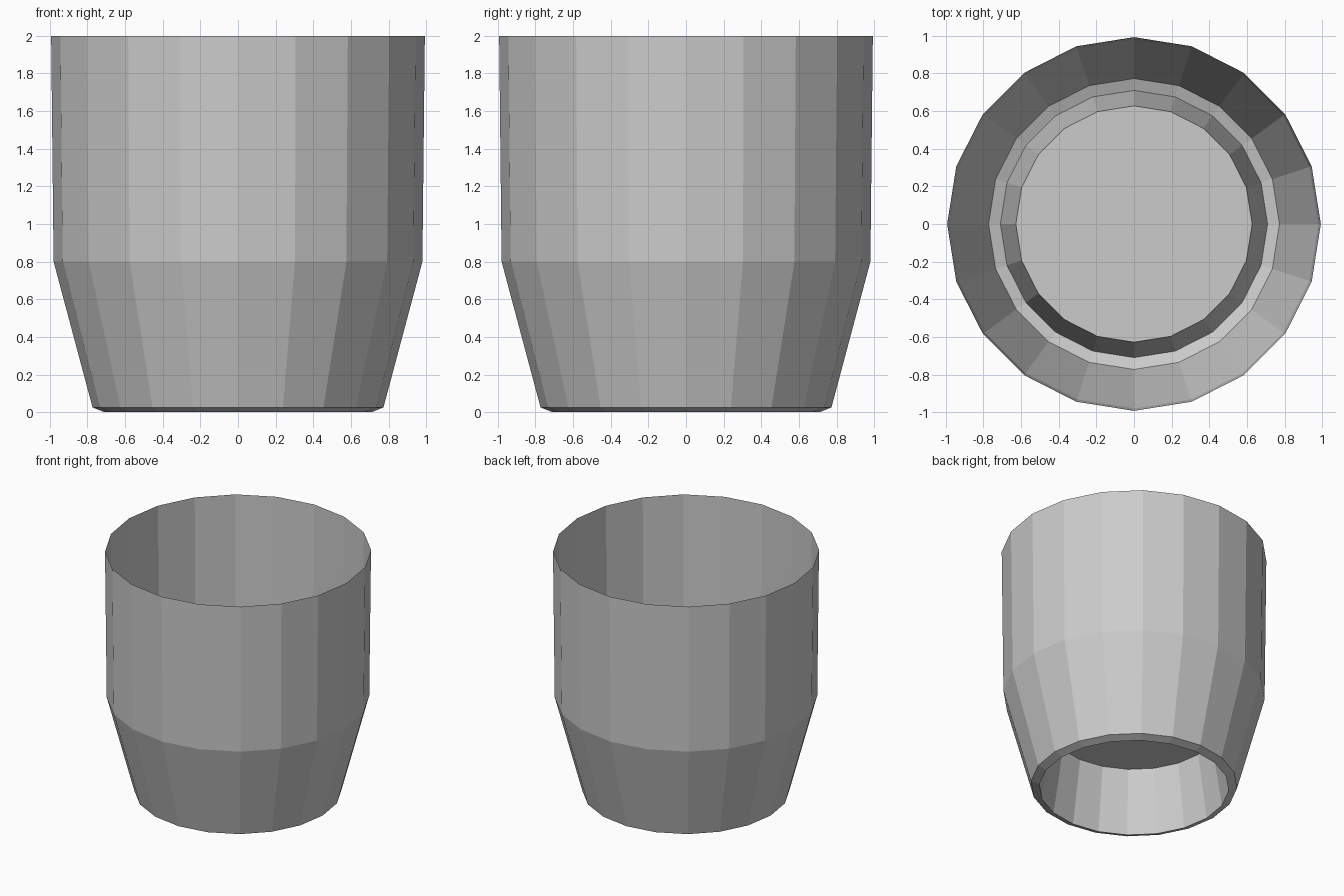
import bpy, bmesh
from math import cos, sin, tau

if "Cube" in bpy.data.objects:
    bpy.data.objects.remove(bpy.data.objects["Cube"])

SIDES = 20
# Thin-walled cup: (radius, height) from the open rim down to the raised base
PROFILE = [(0.993, 2.0), (0.98, 0.8), (0.773, 0.025), (0.71, 0.0), (0.628, 0.52)]

bm = bmesh.new()


def ring(radius, z):
    return [bm.verts.new((radius * cos(tau * i / SIDES), radius * sin(tau * i / SIDES), z))
            for i in range(SIDES)]


# Outer wall, foot and recessed underside
rings = [ring(r, z) for r, z in PROFILE]
for upper, lower in zip(rings, rings[1:]):
    for i in range(SIDES):
        j = (i + 1) % SIDES
        bm.faces.new((upper[i], lower[i], lower[j], upper[j]))

# Floor disc closing the recess
bm.faces.new(rings[-1][::-1])

mesh = bpy.data.meshes.new("cup")
bm.to_mesh(mesh)
bm.free()
cup = bpy.data.objects.new("cup", mesh)
bpy.context.collection.objects.link(cup)
